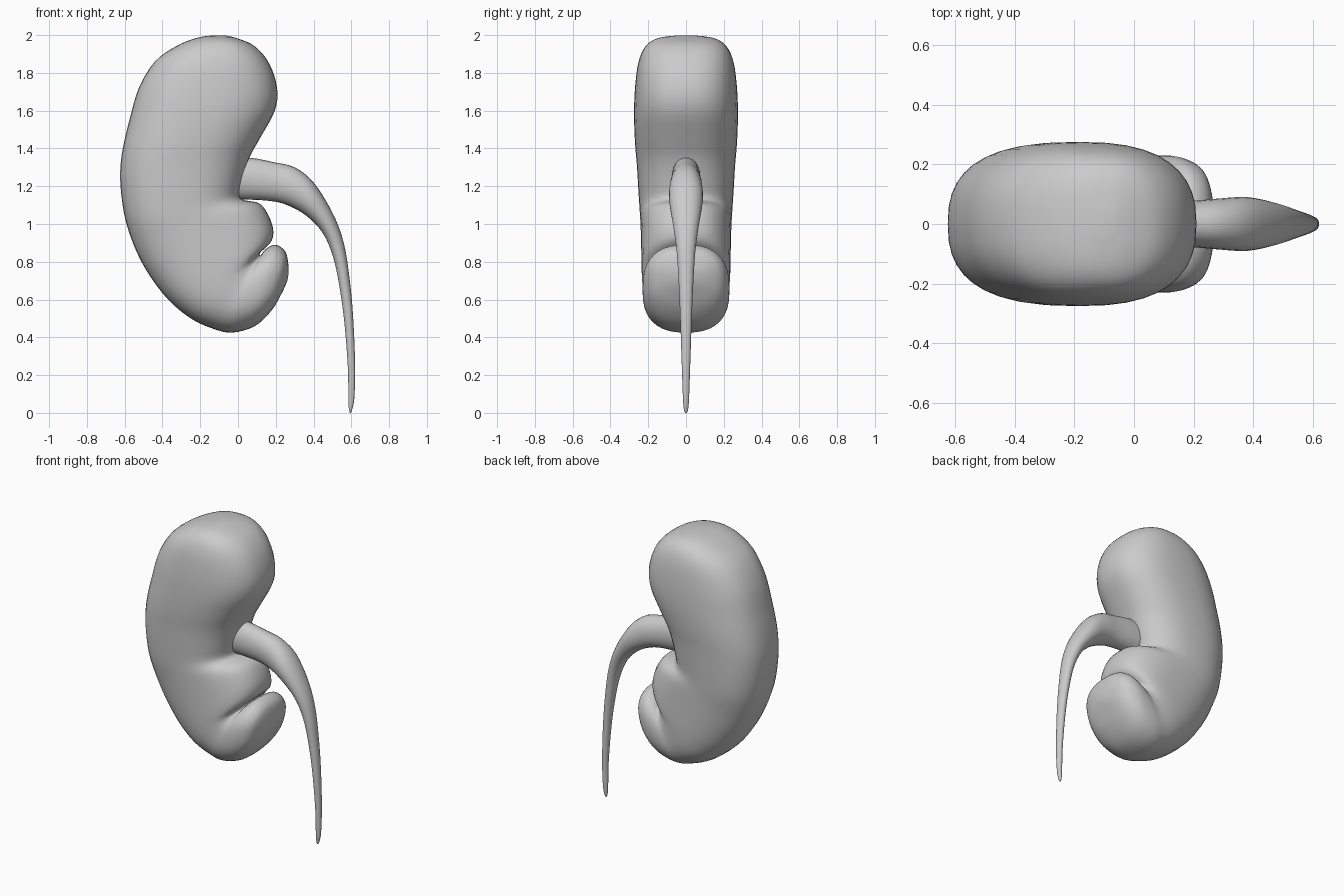
import bpy, bmesh, math
from mathutils import Vector


def spline(rows, steps):
    """Catmull-Rom interpolation of station rows."""
    out = []
    for i in range(len(rows) - 1):
        p = [rows[max(0, min(len(rows) - 1, i + k))] for k in (-1, 0, 1, 2)]
        for s in range(steps):
            t = s / steps
            out.append([0.5 * (2 * b + (c - a) * t + (2 * a - 5 * b + 4 * c - d) * t * t
                               + (3 * b - a - 3 * c + d) * t ** 3) for a, b, c, d in zip(*p)])
    return out + [list(rows[-1])]


def loft(name, rows, power, sides=40, steps=4):
    """Rows: outer x, z, inner x, z, half depth in y."""
    bm = bmesh.new()
    rings = []
    for ax, az, bx, bz, w in spline(rows, steps):
        a, b = Vector((ax, 0, az)), Vector((bx, 0, bz))
        ring = []
        for k in range(sides):
            t = 2 * math.pi * k / sides
            c, s = math.cos(t), math.sin(t)
            c = math.copysign(abs(c) ** (2 / power), c)
            s = math.copysign(abs(s) ** (2 / power), s)
            ring.append(bm.verts.new((a + b) / 2 + (b - a) / 2 * c + Vector((0, w * s, 0))))
        rings.append(ring)
    for r, q in zip(rings, rings[1:]):
        for k in range(sides):
            n = (k + 1) % sides
            bm.faces.new((r[k], r[n], q[n], q[k]))
    bm.faces.new(rings[0])
    bm.faces.new(rings[-1])
    bmesh.ops.recalc_face_normals(bm, faces=bm.faces)
    for f in bm.faces:
        f.smooth = True
    me = bpy.data.meshes.new(name)
    bm.to_mesh(me)
    bm.free()
    ob = bpy.data.objects.new(name, me)
    bpy.context.collection.objects.link(ob)
    return ob


# Kidney body, curling into the folded lower lobe
loft("kidney_body", [
    (-.13, 1.999, -.07, 1.999, .04),
    (-.22, 1.985, 0, 1.982, .15),
    (-.33, 1.94, .09, 1.94, .215),
    (-.44, 1.86, .165, 1.85, .252),
    (-.525, 1.72, .207, 1.72, .27),
    (-.575, 1.55, .195, 1.60, .275),
    (-.61, 1.40, .12, 1.46, .27),
    (-.624, 1.27, .06, 1.35, .26),
    (-.615, 1.13, .02, 1.22, .252),
    (-.59, 1.0, .015, 1.135, .245),
    (-.54, .86, .12, 1.105, .24),
    (-.47, .73, .18, 1.0, .237),
    (-.37, .60, .18, .915, .235),
    (-.25, .50, .12, .85, .23),
    (-.13, .445, .12, .835, .225),
    (-.03, .425, .15, .87, .23),
    (.09, .46, .20, .89, .225),
    (.18, .545, .25, .855, .19),
    (.235, .64, .266, .79, .12),
    (.262, .70, .268, .74, .03)], 2.5)

# Tapering ureter
loft("ureter", [
    (-.10, 1.36, -.10, 1.13, .075),
    (.07, 1.35, .03, 1.13, .077),
    (.19, 1.327, .17, 1.122, .077),
    (.30, 1.30, .26, 1.10, .085),
    (.40, 1.22, .36, 1.045, .09),
    (.50, 1.06, .45, .95, .07),
    (.56, .90, .505, .82, .05),
    (.592, .70, .54, .65, .038),
    (.61, .50, .565, .46, .03),
    (.62, .25, .582, .23, .022),
    (.616, .08, .584, .07, .016),
    (.605, .02, .588, .015, .011),
    (.598, 0, .592, 0, .004)], 2.1, sides=24)
